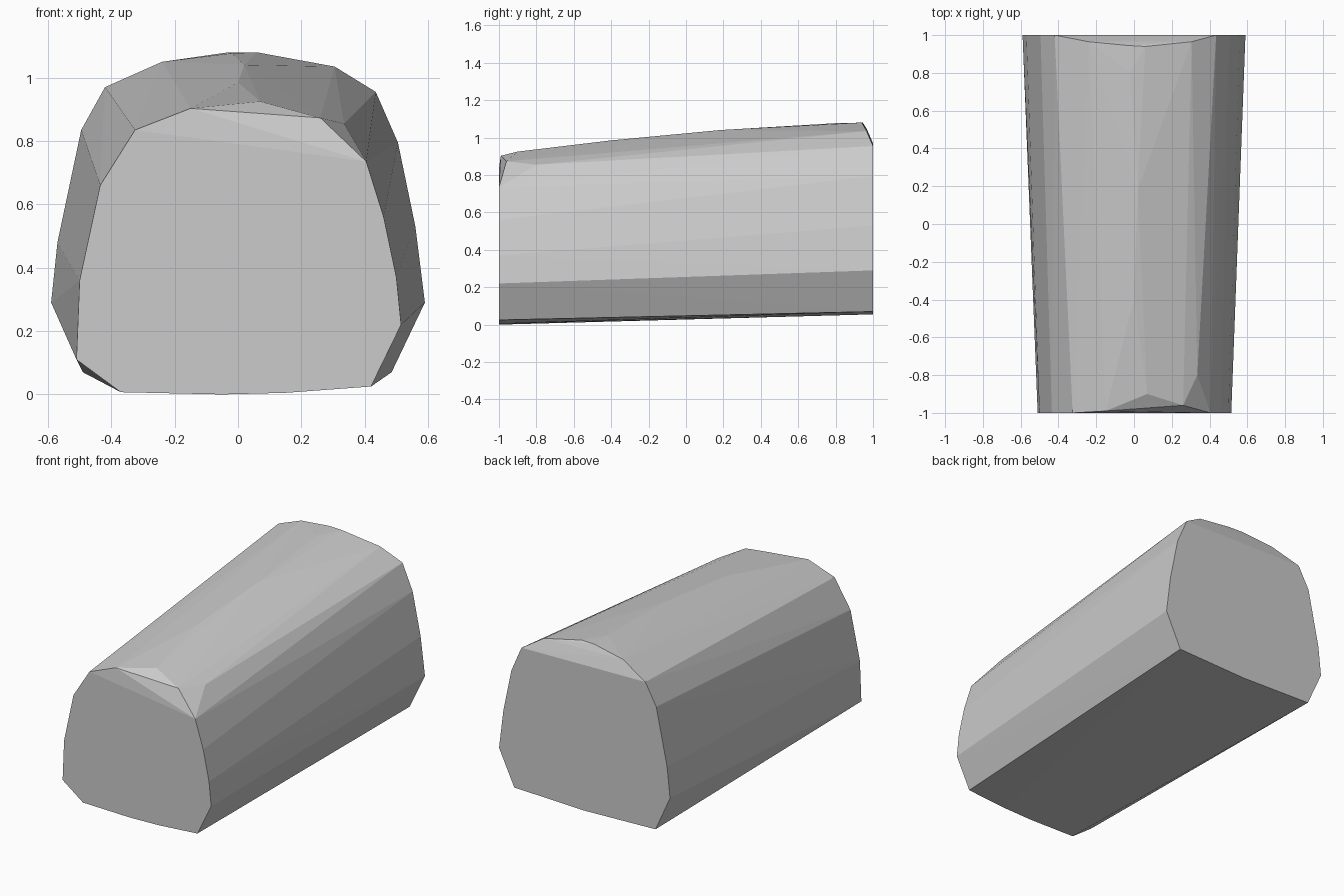
import bpy
import bmesh
from math import radians

# Remove the default object
default_cube = bpy.data.objects.get("Cube")
if default_cube:
    bpy.data.objects.remove(default_cube, do_unlink=True)


def make_material(name, colour):
    material = bpy.data.materials.new(name)
    material.use_nodes = True
    material.diffuse_color = colour
    shader = material.node_tree.nodes["Principled BSDF"]
    shader.inputs["Base Color"].default_value = colour
    return material


def add_profile(mesh, outline, depth):
    """Place a flat (x, z) outline at the given depth."""
    for x, z in outline:
        mesh.verts.new((x, depth, z))


def build_hull(name, profiles, crown, material):
    """Wrap end profiles and crown points in one faceted solid."""
    mesh = bmesh.new()
    for outline, depth in profiles:
        add_profile(mesh, outline, depth)
    for point in crown:
        mesh.verts.new(point)

    # Wrap the points, then drop anything that ended up inside
    bmesh.ops.convex_hull(mesh, input=mesh.verts[:], use_existing_faces=False)
    loose = [vert for vert in mesh.verts if not vert.link_faces]
    bmesh.ops.delete(mesh, geom=loose, context="VERTS")

    # Merge the triangles of the flat end caps
    bmesh.ops.dissolve_limit(
        mesh,
        angle_limit=radians(0.2),
        verts=mesh.verts[:],
        edges=mesh.edges[:],
    )
    bmesh.ops.recalc_face_normals(mesh, faces=mesh.faces[:])

    data = bpy.data.meshes.new(name)
    mesh.to_mesh(data)
    mesh.free()
    data.materials.append(material)
    body = bpy.data.objects.new(name, data)
    bpy.context.collection.objects.link(body)
    return body


# Narrow front end outline, anticlockwise from the lower right
front_outline = [
    (-0.37, 0.007), (-0.05, 0), (0.15, 0.005), (0.42, 0.025),
    (0.515, 0.22), (0.5, 0.37), (0.46, 0.56), (0.405, 0.735),
    (-0.325, 0.835), (-0.435, 0.66), (-0.5, 0.36), (-0.51, 0.11),
]

# Wider, raised back end outline
back_outline = [
    (-0.49, 0.07), (0, 0.055), (0.485, 0.07),
    (0.59, 0.29), (0.56, 0.53), (0.505, 0.795), (0.435, 0.955),
    (-0.42, 0.97), (-0.495, 0.835), (-0.57, 0.48), (-0.59, 0.29),
]

# Bowed ridge between the ends, with a chamfer at each end
crown_points = [
    (-0.15, -0.99, 0.903), (0.26, -0.96, 0.873),
    (0.07, -0.9, 0.925), (0.335, -0.8, 0.855),
    (0, -0.4, 0.985), (0.02, 0.18, 1.04), (-0.02, 0.8, 1.077),
    (-0.24, 0.965, 1.05), (-0.03, 0.945, 1.08),
    (0.06, 0.94, 1.08), (0.305, 0.965, 1.035),
]

grey = make_material("plain grey", (0.6, 0.6, 0.6, 1))
build_hull(
    "tapered_body",
    [(front_outline, -1), (back_outline, 1)],
    crown_points,
    grey,
)
